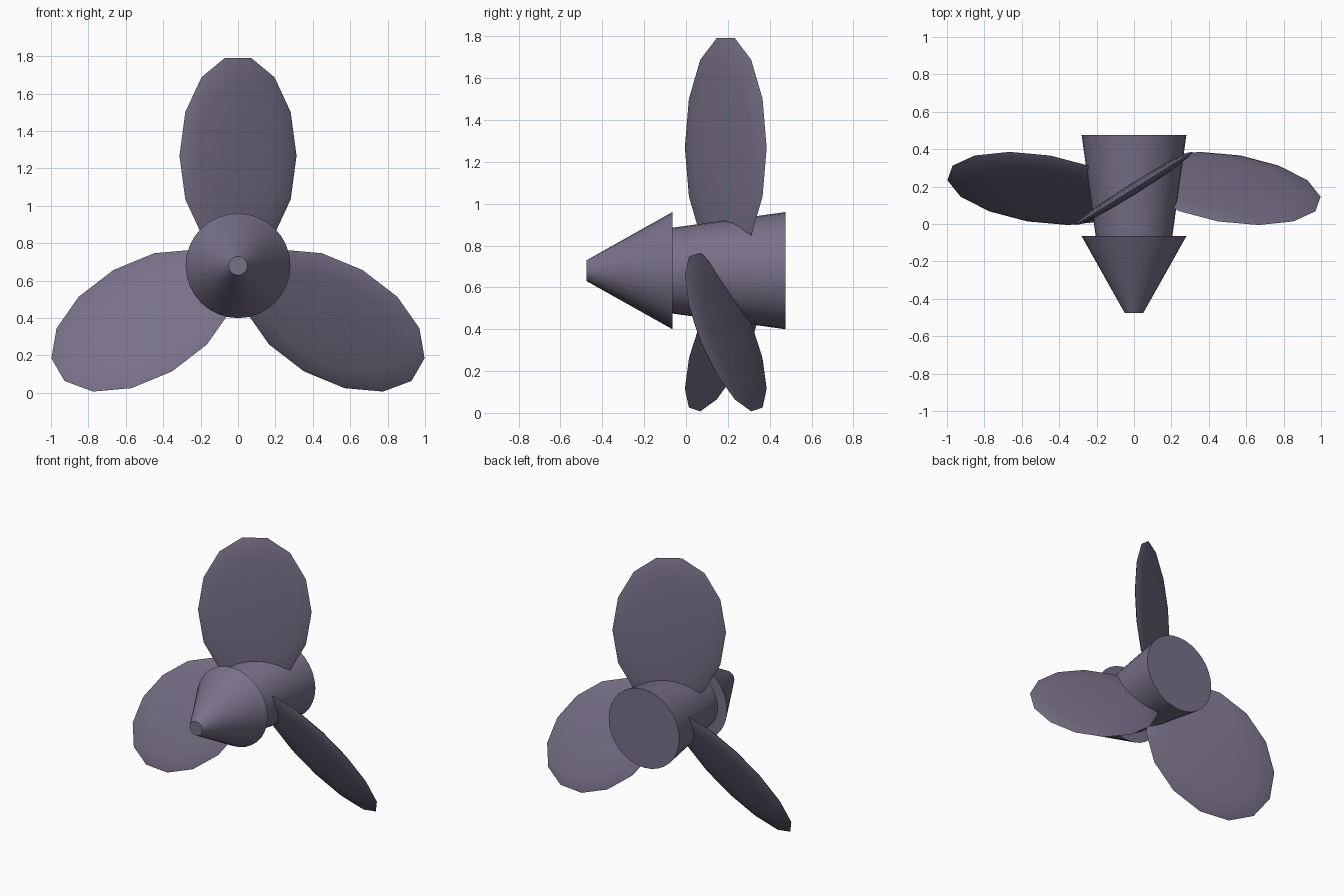
import bpy, bmesh
from math import radians, pi
from mathutils import Matrix, Vector

if "Cube" in bpy.data.objects:
    bpy.data.objects.remove(bpy.data.objects["Cube"])

HUB_Z = 0.68

mat = bpy.data.materials.new("muted_purple")
mat.diffuse_color = (0.19, 0.165, 0.25, 1)
mat.use_nodes = True
mat.node_tree.nodes["Principled BSDF"].inputs["Base Color"].default_value = mat.diffuse_color


def finish(name, bm):
    mesh = bpy.data.meshes.new(name)
    bmesh.ops.recalc_face_normals(bm, faces=bm.faces)
    bm.to_mesh(mesh)
    bm.free()
    mesh.materials.append(mat)
    ob = bpy.data.objects.new(name, mesh)
    bpy.context.collection.objects.link(ob)
    bpy.ops.object.select_all(action='DESELECT')
    ob.select_set(True)
    bpy.context.view_layer.objects.active = ob
    bpy.ops.object.shade_smooth_by_angle(angle=radians(35))
    return ob


def frustum(name, y0, r0, y1, r1):
    """Closed cone section along y, from radius r0 at y0 to r1 at y1."""
    bm = bmesh.new()
    bmesh.ops.create_cone(bm, cap_ends=True, segments=32,
                          radius1=r0, radius2=r1, depth=y1 - y0)
    place = (Matrix.Translation((0, (y0 + y1) / 2, HUB_Z))
             @ Matrix.Rotation(-pi / 2, 4, 'X'))
    bmesh.ops.transform(bm, matrix=place, verts=bm.verts)
    return finish(name, bm)


def blade(name, angle):
    """Thin 14-sided lens, pitched about its length, swung around the hub."""
    bm = bmesh.new()
    bmesh.ops.create_uvsphere(bm, u_segments=14, v_segments=8, radius=1)
    place = (Matrix.Translation((0, 0.19, HUB_Z))
             @ Matrix.Rotation(radians(angle), 4, 'Y')
             @ Matrix.Translation((0, 0, 0.588))
             @ Matrix.Rotation(radians(32), 4, 'Z')
             @ Matrix.Diagonal(Vector((0.369, 0.03, 0.537, 1)))
             @ Matrix.Rotation(pi / 2, 4, 'X')      # poles on the flat faces
             @ Matrix.Rotation(pi / 2, 4, 'Z'))     # a rim vertex at the tip
    bmesh.ops.transform(bm, matrix=place, verts=bm.verts)
    return finish(name, bm)


# Nose cone and hub
frustum("nose_cone", -0.475, 0.05, -0.065, 0.28)
frustum("hub", -0.065, 0.205, 0.475, 0.28)

# Three blades
for name, angle in (("top_blade", 0), ("right_blade", 120), ("left_blade", 240)):
    blade(name, angle)
